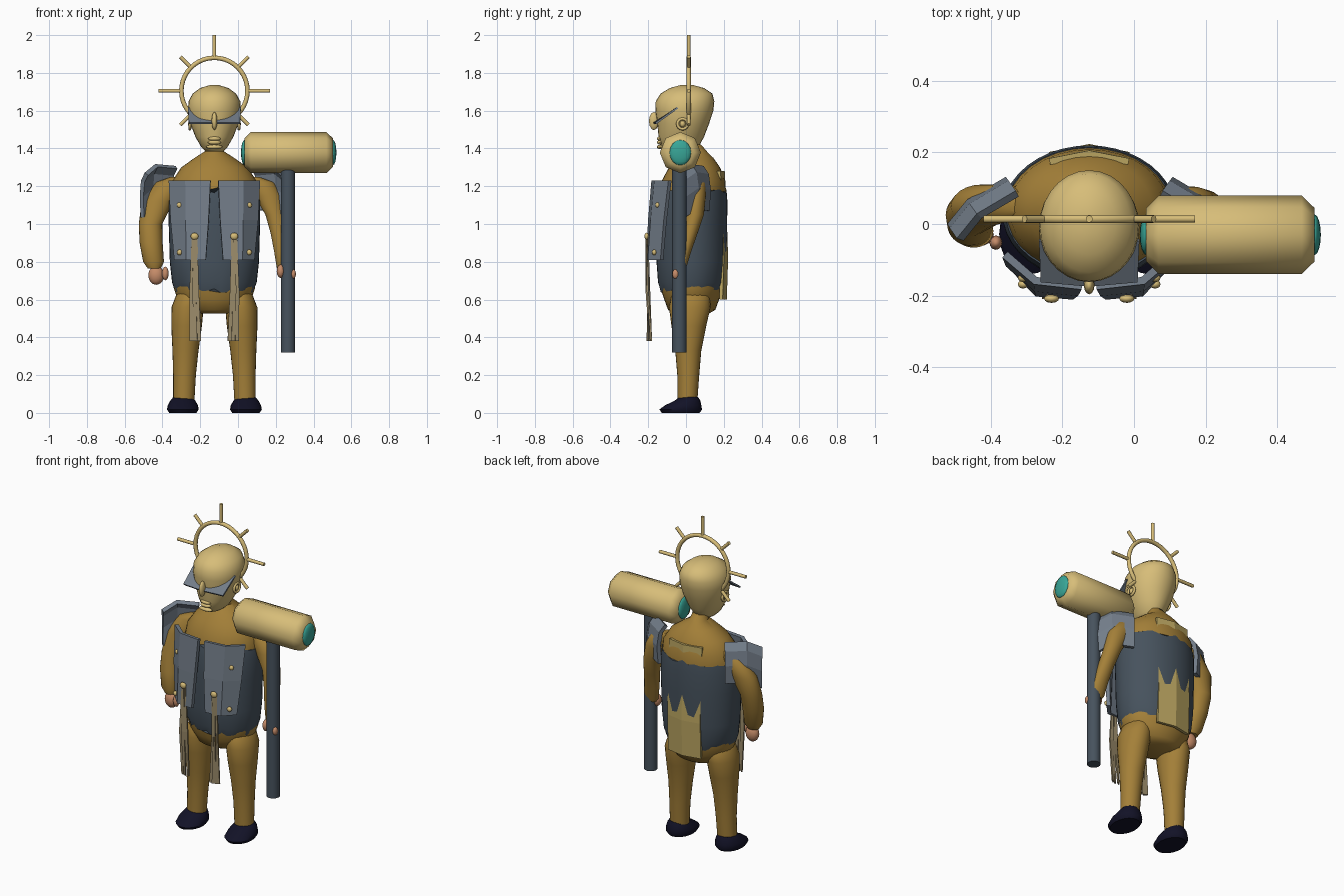
import bpy, bmesh, math, random
from mathutils import Vector, Matrix

if "Cube" in bpy.data.objects:
    bpy.data.objects.remove(bpy.data.objects["Cube"])

random.seed(3)
CX = -0.125  # body centre line


def mat(name, r, g, b):
    m = bpy.data.materials.new(name)
    m.diffuse_color = (r, g, b, 1)
    m.use_nodes = True
    m.node_tree.nodes["Principled BSDF"].inputs["Base Color"].default_value = m.diffuse_color
    return m


BROWN = mat("brown cloth", .37, .215, .04)
GOLD = mat("gold", .68, .51, .19)
TAN = mat("tan plate", .50, .38, .12)
STEEL = mat("steel", .17, .205, .25)
DARK = mat("dark slate", .062, .085, .11)
NAVY = mat("navy shoe", .006, .006, .02)
SKIN = mat("skin", .56, .26, .14)
STRAP = mat("strap", .34, .27, .15)
TEAL = mat("teal", .04, .38, .31)


def finish(bm, name, m, smooth=40):
    bmesh.ops.recalc_face_normals(bm, faces=bm.faces)
    me = bpy.data.meshes.new(name)
    bm.to_mesh(me)
    bm.free()
    me.materials.append(m)
    ob = bpy.data.objects.new(name, me)
    bpy.context.collection.objects.link(ob)
    if smooth:
        bpy.ops.object.select_all(action='DESELECT')
        ob.select_set(True)
        bpy.context.view_layer.objects.active = ob
        bpy.ops.object.shade_smooth_by_angle(angle=math.radians(smooth))
    return ob


def loft(name, rows, m, n=24, smooth=50, ragged=0.0):
    """Stack of horizontal ellipses: (z, cx, cy, rx, ry)."""
    bm = bmesh.new()
    rings = []
    for k, (z, cx, cy, rx, ry) in enumerate(rows):
        amp = ragged if k in (0, len(rows) - 1) else 0
        rings.append([bm.verts.new((cx + rx * math.cos(2 * math.pi * i / n),
                                    cy + ry * math.sin(2 * math.pi * i / n),
                                    z + random.uniform(-amp, amp))) for i in range(n)])
    for a, b in zip(rings, rings[1:]):
        for i in range(n):
            bm.faces.new((a[i], a[(i + 1) % n], b[(i + 1) % n], b[i]))
    bm.faces.new(rings[0])
    bm.faces.new(rings[-1])
    return finish(bm, name, m, smooth)


def ball(name, c, r, m, seg=16):
    bm = bmesh.new()
    bmesh.ops.create_uvsphere(bm, u_segments=seg, v_segments=seg // 2, radius=1)
    bm.transform(Matrix.Translation(c) @ Matrix.Diagonal((*r, 1)))
    return finish(bm, name, m, 60)


def rod(name, a, b, r, m, n=10):
    a, b = Vector(a), Vector(b)
    d = b - a
    bm = bmesh.new()
    bmesh.ops.create_cone(bm, cap_ends=True, segments=n, radius1=r, radius2=r, depth=d.length)
    bm.transform(Matrix.Translation((a + b) / 2) @ d.to_track_quat('Z', 'Y').to_matrix().to_4x4())
    return finish(bm, name, m)


def sheet(name, rows, m, thick):
    """Folded plate from rows of points, thickened about its middle."""
    bm = bmesh.new()
    g = [[bm.verts.new(p) for p in row] for row in rows]
    for a, b in zip(g, g[1:]):
        for i in range(len(a) - 1):
            bm.faces.new((a[i], a[i + 1], b[i + 1], b[i]))
    ob = finish(bm, name, m, 0)
    s = ob.modifiers.new("thickness", 'SOLIDIFY')
    s.thickness = thick
    s.offset = 0
    return ob


def torus(name, c, R, r, axis, m, n=40, k=10):
    bm = bmesh.new()
    rot = Matrix.Rotation(math.pi / 2, 4, axis)
    g = []
    for i in range(n):
        u = 2 * math.pi * i / n
        g.append([])
        for j in range(k):
            v = 2 * math.pi * j / k
            w = R + r * math.cos(v)
            g[i].append(bm.verts.new(Vector(c) + rot @ Vector((w * math.cos(u), w * math.sin(u), r * math.sin(v)))))
    for i in range(n):
        for j in range(k):
            a, b = g[i], g[(i + 1) % n]
            bm.faces.new((a[j], b[j], b[(j + 1) % k], a[(j + 1) % k]))
    return finish(bm, name, m, 60)


# Body and vest
loft("body", [(.525, CX, .03, .09, .09), (.545, CX, .03, .15, .125), (.6, CX, .03, .195, .145),
              (.66, CX, .03, .215, .165), (.8, CX, .03, .225, .175), (1.0, CX, .03, .232, .178),
              (1.15, CX, .035, .234, .178), (1.23, CX, .04, .222, .168), (1.3, CX, .045, .175, .135),
              (1.35, CX, .05, .105, .095), (1.385, CX, .05, .05, .06), (1.42, CX, .03, .045, .05)], BROWN, 32)
loft("vest", [(.65, CX, .03, .208, .165), (.69, CX, .03, .224, .178), (.8, CX, .03, .236, .186),
              (1.0, CX, .03, .242, .188), (1.12, CX, .032, .242, .187), (1.18, CX, .035, .234, .179)],
     DARK, 40, ragged=.016)

# Back plate, folded along its middle and mostly sunk into the vest
sheet("back_plate", [[(CX + dx, y - abs(dx) * .2, z) for dx in (-.11, 0, .11)]
                     for z, y in ((.6, .207), (.82, .214), (1.0, .208), (1.28, .196))], TAN, .018)

# Legs, shoes, front panels, buttons, straps: mirrored pairs
for s, side in ((-1, "left"), (1, "right")):
    def P(dx, y, z):
        return (CX + s * dx, y, z)

    loft(side + "_leg", [(z, CX + s * dx, y, rx, ry) for z, dx, y, rx, ry in (
        (.06, .162, .008, .056, .052), (.2, .158, .012, .060, .058), (.33, .153, .012, .069, .069),
        (.46, .147, .015, .081, .092), (.56, .142, .02, .085, .11), (.63, .13, .025, .07, .1),
        (.66, .125, .025, .04, .07))], BROWN)
    loft(side + "_shoe", [(z, CX + s * .167, y, rx, ry) for z, y, rx, ry in (
        (0, -.028, .072, .1), (.018, -.028, .084, .113), (.04, -.015, .08, .096),
        (.065, .008, .066, .068), (.085, .015, .05, .048))], NAVY, 20)
    sheet(side + "_front_panel", [
        [P(.02, -.172, 1.23), P(.15, -.158, 1.23), P(.235, -.085, 1.23)],
        [P(.03, -.19, 1.02), P(.148, -.178, 1.02), P(.225, -.11, 1.02)],
        [P(.045, -.2, .81), P(.145, -.192, .81), P(.205, -.128, .81)]], STEEL, .022)
    for z, y in ((1.1, -.15), (.85, -.168)):
        ball(side + "_button", P(.184, y, z), (.015, .012, .015), GOLD, 12)
    ball(side + "_strap_knob", P(.105, -.208, .935), (.021, .012, .019), GOLD, 12)
    for k in (-1, 0, 1):
        y = -.2 - .006 * (k == 0)
        sheet(side + "_strap", [
            [P(.105 + k * .008 - .007, y - .004, .94), P(.105 + k * .008 + .007, y + .004, .94)],
            [P(.107 + k * .016 - .009, y + .006, .65), P(.107 + k * .016 + .009, y - .004, .65)],
            [P(.1 + k * .02 - .01, y + .002, .38), P(.1 + k * .02 + .01, y + .016, .38)]], STRAP, .009)

    # Shoulder guard: a folded plate set diagonally behind the shoulder
    rows = []
    for z, off in ((1.08, .012), (1.19, .02), (1.27, .008), (1.31, -.025)):
        row = []
        for t, bulge, dz in ((0, -.01, -.045), (.4, .012, 0), (1, 0, -.01)):
            o = off + bulge
            row.append(P(.38 - .165 * t + .58 * o, -.015 + .12 * t + .81 * o, z + dz))
        rows.append(row)
    sheet(side + "_shoulder_guard", rows, STEEL, .024)

    # Ear
    torus(side + "_ear", P(.13, -.018, 1.53), .027, .008, 'Y', GOLD, 16, 8)
    ball(side + "_ear_inner", P(.126, -.018, 1.53), (.015, .015, .018), GOLD, 10)

# Arms hang differently on each side
loft("left_arm", [(1.25, -.325, .06, .03, .03), (1.22, -.36, .06, .075, .05), (1.12, -.425, .05, .085, .06),
                  (1.0, -.463, .025, .062, .062), (.9, -.46, 0, .061, .06), (.8, -.447, -.02, .055, .046),
                  (.765, -.443, -.025, .035, .03)], BROWN)
loft("right_arm", [(1.25, .08, .06, .03, .03), (1.22, .115, .06, .075, .045), (1.15, .158, .055, .072, .05),
                   (1.05, .197, .045, .052, .05), (.95, .22, .018, .047, .043), (.85, .238, -.008, .046, .034),
                   (.77, .25, -.02, .045, .022), (.75, .25, -.02, .03, .015)], BROWN)
ball("left_hand", (-.433, -.03, .728), (.042, .032, .05), SKIN)
ball("left_thumb", (-.385, -.052, .738), (.018, .02, .036), SKIN, 12)
ball("right_hand", (.226, -.045, .75), (.021, .028, .036), SKIN, 12)
ball("right_fingers", (.293, -.055, .735), (.014, .018, .026), SKIN, 12)

# Head with nose and lips
loft("head", [(z, CX, (f + b) / 2, rx, (b - f) / 2) for z, rx, f, b in (
    (1.383, .045, -.11, .04), (1.405, .068, -.132, .065), (1.46, .1, -.145, .095), (1.53, .127, -.152, .122),
    (1.6, .14, -.162, .145), (1.65, .137, -.16, .15), (1.69, .115, -.135, .14), (1.72, .075, -.085, .095),
    (1.735, .025, -.03, .04))], GOLD, 28, 70)
ball("nose", (CX, -.17, 1.545), (.015, .026, .048), GOLD, 12)
for z, rx in ((1.408, .045), (1.432, .036), (1.452, .034)):
    ball("lip", (CX, -.136, z), (rx, .018, .012), GOLD, 12)

# Visor sloping up towards the back
sheet("visor", [[(CX + dx, -.172 + .012 * (dx != 0), 1.533) for dx in (-.135, 0, .135)],
                [(CX + dx, -.045, 1.615 - .01 * (dx == 0)) for dx in (-.14, 0, .14)]], STEEL, .01)

# Halo ring with rays
hc = Vector((CX, .014, 1.705))
torus("halo_ring", hc, .175, .012, 'X', GOLD)
for k in range(-1, 6):
    a = math.radians(45 * k)
    d = Vector((math.cos(a), 0, math.sin(a)))
    rod("halo_ray", hc + d * .175, hc + d * (.255 if k % 2 else .295), .01, GOLD)

# Pole with a drum on top, teal lens at each end
rod("pole", (.265, -.035, .32), (.265, -.035, 1.3), .038, DARK, 16)
bm = bmesh.new()
n = 8
rings = [[bm.verts.new((x, -.03 + r * math.cos(2 * math.pi * i / n), 1.378 + r * math.sin(2 * math.pi * i / n)))
          for i in range(n)] for x, r in ((.034, .075), (.068, .109), (.468, .109), (.503, .075))]
for a, b in zip(rings, rings[1:]):
    for i in range(n):
        bm.faces.new((a[i], a[(i + 1) % n], b[(i + 1) % n], b[i]))
bm.faces.new(rings[0])
bm.faces.new(rings[-1])
finish(bm, "drum", GOLD, 50)
for x in (.034, .503):
    ball("drum_lens", (x, -.03, 1.378), (.018, .057, .067), TEAL)
